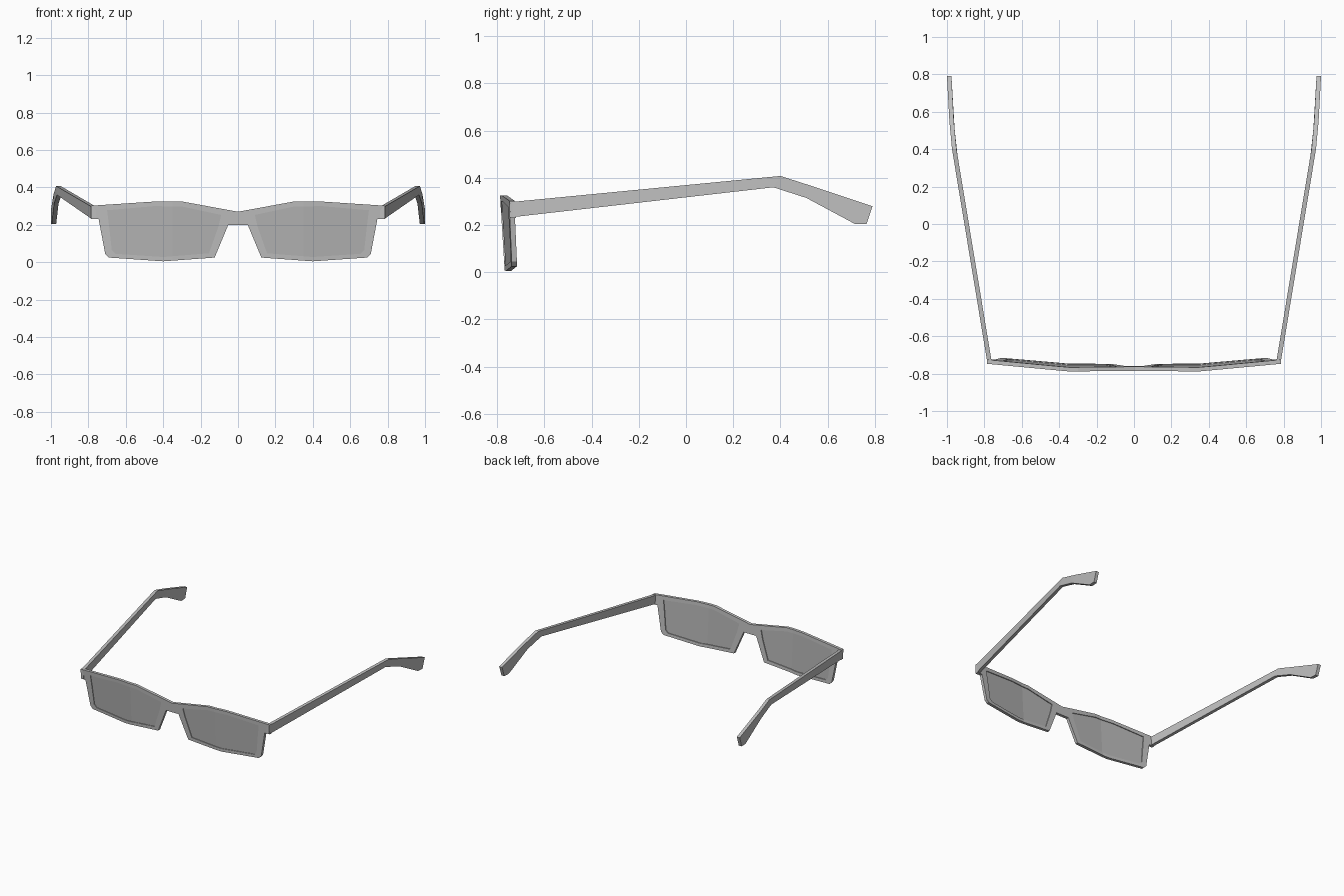
import bpy, bmesh

if "Cube" in bpy.data.objects:
    bpy.data.objects.remove(bpy.data.objects["Cube"])


def material(name, rgb):
    m = bpy.data.materials.new(name)
    m.diffuse_color = (*rgb, 1)
    m.use_nodes = True
    m.node_tree.nodes["Principled BSDF"].inputs["Base Color"].default_value = m.diffuse_color
    return m


FRAME = material("frame grey", (0.52, 0.52, 0.52))
LENS = material("lens grey", (0.46, 0.46, 0.46))


def front_y(x, z):
    # gently wrapped and tilted front surface
    wrap = max(0.0, x - 0.35) * 0.09
    return -0.788 + 0.02 * (0.325 - z) / 0.325 + wrap


def finish(bm, name, mat):
    bmesh.ops.recalc_face_normals(bm, faces=bm.faces)
    me = bpy.data.meshes.new(name)
    bm.to_mesh(me)
    bm.free()
    me.materials.append(mat)
    ob = bpy.data.objects.new(name, me)
    bpy.context.collection.objects.link(ob)
    mod = ob.modifiers.new("mirror", 'MIRROR')
    mod.use_clip = True
    return ob


def plate(name, polys, depth0, depth1, mat, cuts=()):
    """Flat polygons in x/z, bent onto the front surface and thickened."""
    bm = bmesh.new()
    for poly in polys:
        bm.faces.new([bm.verts.new((x, 0, z)) for x, z in poly])
    bmesh.ops.remove_doubles(bm, verts=bm.verts, dist=0.0005)
    for c in cuts:
        bmesh.ops.bisect_plane(bm, geom=bm.verts[:] + bm.edges[:] + bm.faces[:],
                               plane_co=(c, 0, 0), plane_no=(1, 0, 0))
    bmesh.ops.recalc_face_normals(bm, faces=bm.faces)
    for v in bm.verts:
        v.co.y = front_y(v.co.x, v.co.z) + depth0
    ext = bmesh.ops.extrude_face_region(bm, geom=bm.faces[:], use_keep_orig=True)
    for v in ext["geom"]:
        if isinstance(v, bmesh.types.BMVert):
            v.co.y += depth1 - depth0
    # drop the wall on the symmetry plane
    wall = [f for f in bm.faces if all(abs(v.co.x) < 1e-5 for v in f.verts)]
    bmesh.ops.delete(bm, geom=wall, context='FACES')
    return finish(bm, name, mat)


# rim: matching outer and inner outlines
outer = [(.052, .2), (.06, .281), (.3, .325), (.44, .325), (.745, .305), (.745, .23),
         (.71, .045), (.69, .025), (.4, .005), (.125, .025)]
inner = [(.105, .19), (.09, .253), (.3, .298), (.45, .3), (.70, .278), (.69, .2),
         (.675, .065), (.655, .045), (.4, .028), (.155, .048)]
n = len(outer)
ring = [(outer[i], outer[(i + 1) % n], inner[(i + 1) % n], inner[i]) for i in range(n)]
bridge = [(0, .27), (.06, .281), (.052, .2), (0, .2)]
hinge_tab = [(.745, .305), (.785, .302), (.785, .23), (.745, .23)]
plate("front_frame", ring + [bridge, hinge_tab], 0, 0.022, FRAME, (.35,))

# lenses, slightly recessed
plate("lenses", [inner], 0.005, 0.016, LENS, (.35,))

# temples: side profile (y, z) swept outward
profile = [(-.748, .297), (.40, .408), (.55, .36), (.79, .28), (.765, .205),
           (.715, .205), (.51, .315), (.37, .36), (-.748, .232)]


def temple_x(y):
    if y < 0.4:
        return 0.783 + (y + 0.748) / 1.148 * 0.19
    return 0.973 + min(1, (y - 0.4) / 0.15) * 0.014 + max(0, y - 0.55) / 0.24 * 0.013


bm = bmesh.new()
sides = [[bm.verts.new((temple_x(y) - t, y, z)) for y, z in profile] for t in (0, .024)]
strips = [(0, 1, 7, 8), (1, 2, 6, 7), (2, 3, 4, 5, 6)]
for s in sides:
    for strip in strips:
        bm.faces.new([s[i] for i in strip])
for i in range(len(profile)):
    j = (i + 1) % len(profile)
    bm.faces.new((sides[0][i], sides[0][j], sides[1][j], sides[1][i]))
finish(bm, "temples", FRAME)
